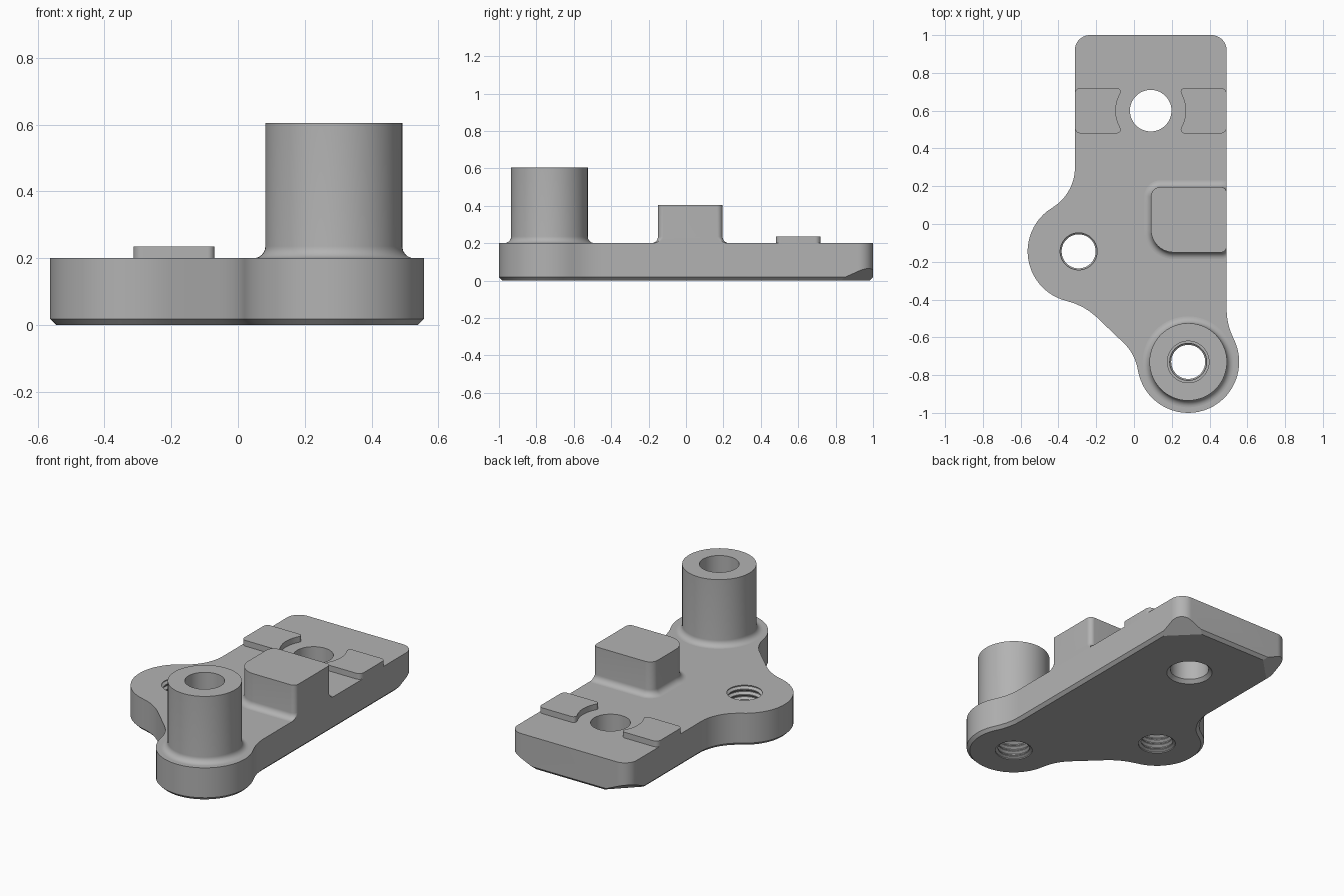
import bpy, bmesh
from math import cos, sin, radians, pi
from mathutils import Vector

cube = bpy.data.objects.get("Cube")
if cube:
    bpy.data.objects.remove(cube, do_unlink=True)

GREY = bpy.data.materials.new("grey_plastic")
GREY.use_nodes = True
COLOUR = (0.45, 0.45, 0.45, 1)
GREY.diffuse_color = COLOUR
GREY.node_tree.nodes["Principled BSDF"].inputs["Base Color"].default_value = COLOUR

THICK = 0.2              # plate thickness
MID = 0.0885             # centre line of the rectangular arm
RIGHT = 0.49             # flat side of the arm
LEFT = 2 * MID - RIGHT
TOWER = Vector((0.287, -0.73))
LOBE = Vector((-0.293, -0.145))
BOLT = Vector((MID, 0.6))


def polar(c, r, deg):
    return Vector((c[0] + r * cos(radians(deg)), c[1] + r * sin(radians(deg))))


def arc(c, r, a0, a1):
    n = max(3, int(abs(a1 - a0) / 6))
    return [polar(c, r, a0 + (a1 - a0) * i / n) for i in range(n + 1)]


def circle(c, r, n=64):
    return [polar(c, r, 360 * i / n) for i in range(n)]


def loft(name, rings, bottom=True, top=True, cuts=()):
    """Skin a stack of (outline, z) rings; cuts are planes that trim the solid."""
    bm = bmesh.new()
    rows = [[bm.verts.new((p[0], p[1], z)) for p in pts] for pts, z in rings]
    for a, b in zip(rows, rows[1:]):
        for i in range(len(a)):
            j = (i + 1) % len(a)
            bm.faces.new((a[i], a[j], b[j], b[i]))
    if bottom:
        bm.faces.new(rows[0][::-1])
    if top:
        bm.faces.new(rows[-1])
    for co, no in cuts:
        bmesh.ops.bisect_plane(bm, geom=bm.verts[:] + bm.edges[:] + bm.faces[:],
                               plane_co=co, plane_no=no, clear_outer=True)
        bmesh.ops.holes_fill(bm, edges=[e for e in bm.edges if e.is_boundary])
    bmesh.ops.remove_doubles(bm, verts=bm.verts[:], dist=1e-5)
    if bottom and top:
        bmesh.ops.recalc_face_normals(bm, faces=bm.faces[:])
    me = bpy.data.meshes.new(name)
    bm.to_mesh(me)
    bm.free()
    me.materials.append(GREY)
    ob = bpy.data.objects.new(name, me)
    bpy.context.collection.objects.link(ob)
    return ob


def lathe(name, centre, profile, **caps):
    return loft(name, [(circle(centre, r), z) for r, z in profile], **caps)


def activate(ob):
    bpy.ops.object.select_all(action="DESELECT")
    ob.select_set(True)
    bpy.context.view_layer.objects.active = ob


def smooth(ob):
    activate(ob)
    bpy.ops.object.shade_smooth_by_angle(angle=radians(30))


def plate_outline(d):
    """Arm with two round lobes joined by tangent fillets, inset by d."""
    return (arc((RIGHT - 0.08, 0.92), 0.08 - d, 0, 90)
            + arc((LEFT + 0.08, 0.92), 0.08 - d, 90, 180)
            + arc(polar(LOBE, 0.52, 121.2), 0.25 + d, 0, -58.8)
            + arc(LOBE, 0.27 - d, 121.2, 256.5)
            + arc(polar(LOBE, 0.62, 256.5), 0.35 + d, 76.5, 46.7)
            + arc(polar(TOWER, 0.52, 189), 0.25 + d, 46.7, 9)
            + arc(TOWER, 0.27 - d, 189, 386.9)
            + arc(polar(TOWER, 0.62, 26.9), 0.35 + d, 206.9, 180))


# Plate with chamfered underside and sloped rear corners
CH = 0.018
corner_cuts = [(Vector((MID + s * (RIGHT - MID), 0.85, CH)), Vector((s * 0.45, 0.45, -1)))
               for s in (1, -1)]
plate = loft("base_plate", [(plate_outline(CH), 0), (plate_outline(0), CH),
                            (plate_outline(0), THICK)], cuts=corner_cuts)

# Holes: one plain, two threaded
thread = [(0.106, -0.02), (0.106, 0.006)]
PITCH = 0.032
for k in range(6):
    z = 0.014 + k * PITCH
    thread += [(0.09, z), (0.09, z + 0.006), (0.104, z + 0.017), (0.104, z + 0.021)]
thread += [(0.092, THICK + 0.005), (0.092, THICK + 0.03)]
plain = [(0.13, -0.02), (0.13, 0), (0.11, 0.02), (0.11, THICK + 0.03)]
for name, centre, profile in (("bolt_cutter", BOLT, plain),
                              ("lobe_cutter", LOBE, thread),
                              ("tower_cutter", TOWER, thread)):
    cutter = lathe(name, centre, profile)
    cutter.hide_render = True
    mod = plate.modifiers.new(name, "BOOLEAN")
    mod.operation, mod.solver, mod.object = "DIFFERENCE", "EXACT", cutter
    activate(plate)
    bpy.ops.object.modifier_apply(modifier=mod.name)
    bpy.data.objects.remove(cutter, do_unlink=True)
smooth(plate)

# Concave foot shared by the tower and block: (offset, height)
FOOT = 0.036
foot = [(FOOT * (1 - sin(t)), THICK + FOOT * (1 - cos(t)))
        for t in (pi / 2 * i / 8 for i in range(9))]

# Hollow tower
R_TOWER, R_BORE, H_TOWER = 0.205, 0.11, 0.605
profile = [(R_TOWER + e, z) for e, z in foot]
profile += [(R_TOWER, H_TOWER), (R_BORE, H_TOWER), (R_BORE, THICK)]
smooth(lathe("tower", TOWER, profile, bottom=False, top=False))


# Stop block, flush with the flat side of the arm
def block_outline(e):
    x0, x1, y0, y1 = 0.09, RIGHT, -0.15, 0.195
    pts = (arc((x1 - 0.03, y1 - 0.03), 0.03 + e, 0, 90)
           + arc((x0 + 0.05, y1 - 0.05), 0.05 + e, 90, 180)
           + arc((x0 + 0.12, y0 + 0.12), 0.12 + e, 180, 270)
           + arc((x1 - 0.03, y0 + 0.03), 0.03 + e, 270, 360))
    return [(min(p.x, RIGHT), p.y) for p in pts]


rings = [(block_outline(e), z) for e, z in foot] + [(block_outline(0), 0.405)]
smooth(loft("stop_block", rings, bottom=False))

# Pair of low pads with a curved inner edge around the bolt hole
pad = (arc((LEFT + 0.03, 0.51), 0.03, 180, 270)
       + arc(polar(BOLT, 0.205, 209.2), 0.02, 270, 389.2)
       + arc(BOLT, 0.185, 209.2, 150.8)
       + arc(polar(BOLT, 0.205, 150.8), 0.02, 330.8, 450)
       + arc((LEFT + 0.03, 0.69), 0.03, 90, 180))
mirrored = [(2 * MID - p.x, p.y) for p in reversed(pad)]
for name, pts in (("right_pad", pad), ("left_pad", mirrored)):
    smooth(loft(name, [(pts, THICK - 0.01), (pts, 0.235)]))
